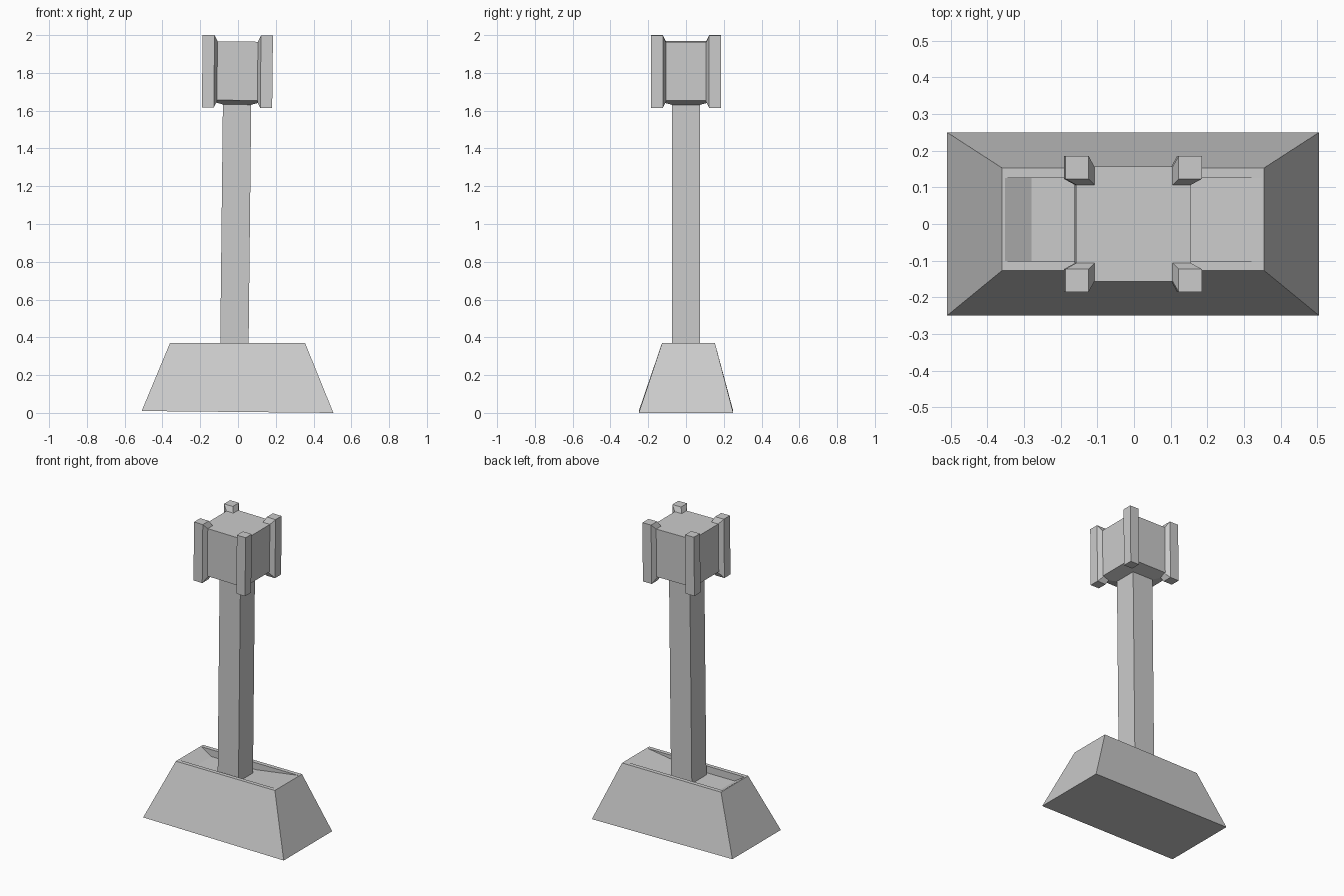
import bpy, bmesh
from mathutils import Matrix, Vector

if "Cube" in bpy.data.objects:
    bpy.data.objects.remove(bpy.data.objects["Cube"])

TILT = Matrix.Rotation(0.011, 4, 'Y')   # the shaft and head lean slightly to the right
FOOT = Vector((-0.023, 0, 0))


def rect(x0, x1, y0, y1, z):
    return [(x0, y0, z), (x1, y0, z), (x1, y1, z), (x0, y1, z)]


def loft(name, rings, lean=False):
    """Join a stack of four-point rings into a closed solid."""
    bm = bmesh.new()
    vs = [[bm.verts.new(p) for p in r] for r in rings]
    for a, b in zip(vs, vs[1:]):
        for i in range(4):
            j = (i + 1) % 4
            bm.faces.new((a[i], a[j], b[j], b[i]))
    bm.faces.new(vs[0][::-1])
    bm.faces.new(vs[-1])
    finish(name, bm, lean)


def finish(name, bm, lean):
    if lean:
        for v in bm.verts:
            v.co = TILT @ v.co + FOOT
    bmesh.ops.recalc_face_normals(bm, faces=bm.faces)
    me = bpy.data.meshes.new(name)
    bm.to_mesh(me)
    bm.free()
    ob = bpy.data.objects.new(name, me)
    bpy.context.collection.objects.link(ob)
    return ob


# Base: tapered block, thin rim, then a shallow trough sunk into the top
bottom = [(-0.51, -0.25, 0.01), (0.505, -0.25, 0), (0.505, 0.25, 0), (-0.51, 0.25, 0.01)]
bm = bmesh.new()
low = [bm.verts.new(p) for p in bottom]
rim = [bm.verts.new(p) for p in rect(-0.36, 0.355, -0.127, 0.153, 0.37)]
inn = [bm.verts.new(p) for p in rect(-0.352, 0.349, -0.101, 0.126, 0.37)]
flo = [bm.verts.new(p) for p in rect(-0.28, 0.04, -0.101, 0.126, 0.325)]
bm.faces.new(low[::-1])
for a, b in ((low, rim), (rim, inn), (inn, flo)):
    for i in range(4):
        j = (i + 1) % 4
        bm.faces.new((a[i], a[j], b[j], b[i]))
bm.faces.new(flo)
finish("base", bm, False)

# Shaft
s = 0.075
loft("shaft", [rect(-s, s, -s, s, 0.31), rect(-s, s, -s, s, 1.635)], True)

# Head block with a shallow tapered underside
h = 0.157
loft("head_block", [rect(-s, s, -s, s, 1.632), rect(-h, h, -h, h, 1.655),
                    rect(-h, h, -h, h, 1.966)], True)

# Corner posts: square bars that flare where they meet the head
for sx in (-1, 1):
    for sy in (-1, 1):
        bm = bmesh.new()
        for a, b, z0, z1 in ((0.123, 0.186, 1.616, 1.999), (0.107, 0.157, 1.647, 1.966)):
            for x in (a, b):
                for y in (a, b):
                    for z in (z0, z1):
                        bm.verts.new((sx * x, sy * y, z))
        res = bmesh.ops.convex_hull(bm, input=bm.verts)
        loose = [v for v in bm.verts if not v.link_faces]
        bmesh.ops.delete(bm, geom=loose, context='VERTS')
        finish("corner_post", bm, True)
